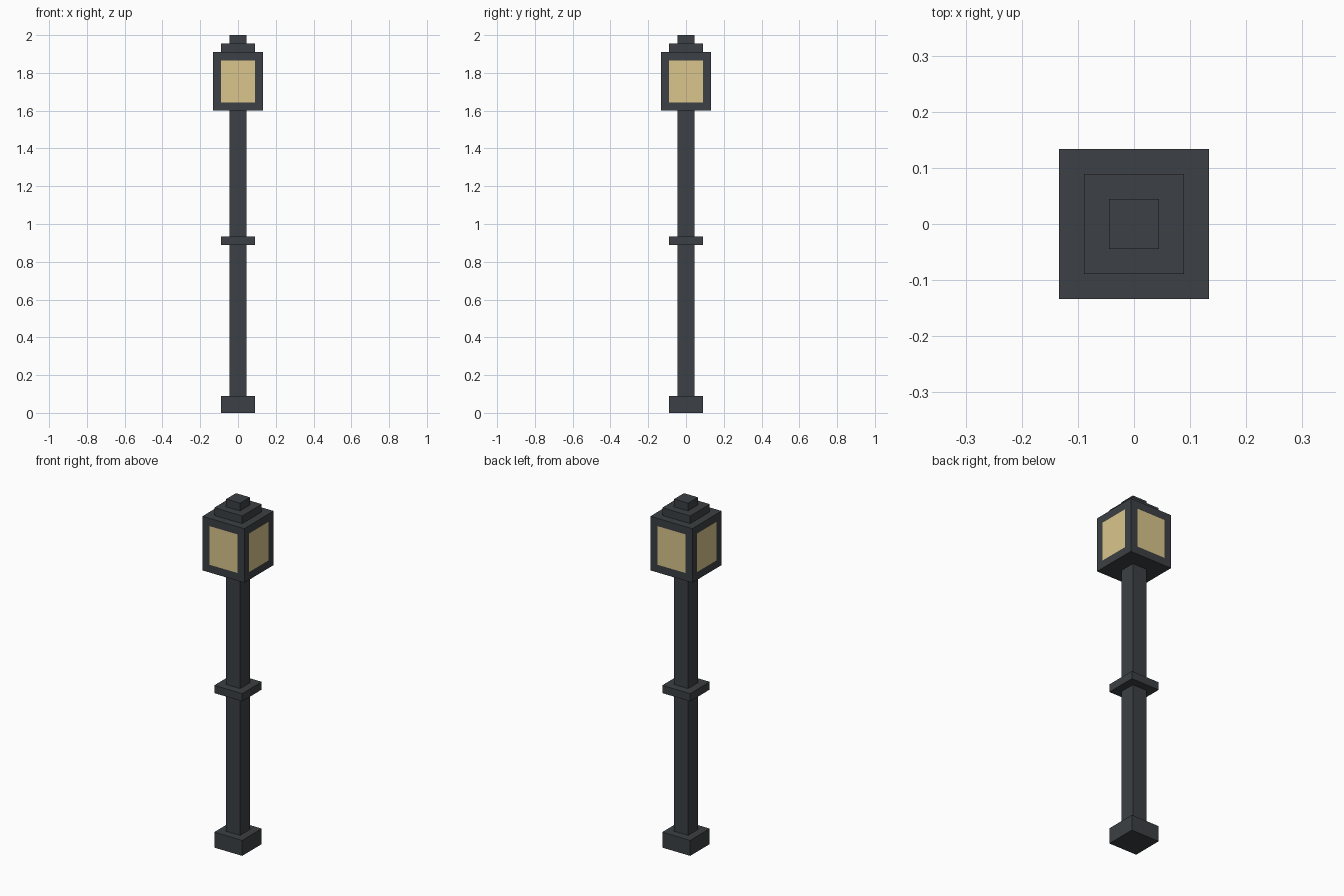
import bpy, bmesh

if "Cube" in bpy.data.objects:
    bpy.data.objects.remove(bpy.data.objects["Cube"])

U = 2 / 45  # the model sits on a grid of 45 units in height


def material(name, color):
    m = bpy.data.materials.new(name)
    m.diffuse_color = color
    m.use_nodes = True
    m.node_tree.nodes["Principled BSDF"].inputs["Base Color"].default_value = m.diffuse_color
    return m


iron = material("dark_iron", (0.045, 0.051, 0.058, 1))
glow = material("warm_glass", (0.70, 0.56, 0.26, 1))


def block(name, half, z0, z1, pane_border=0):
    """Square block in grid units; pane_border insets a glass pane in each side."""
    bm = bmesh.new()
    bmesh.ops.create_cube(bm, size=1)
    for v in bm.verts:
        v.co.x *= 2 * half * U
        v.co.y *= 2 * half * U
        v.co.z = (z1 if v.co.z > 0 else z0) * U
    bm.normal_update()
    if pane_border:
        sides = [f for f in bm.faces if abs(f.normal.z) < 0.5]
        bmesh.ops.inset_individual(bm, faces=sides, thickness=pane_border * U,
                                   use_even_offset=True)
        for f in sides:
            f.material_index = 1
    mesh = bpy.data.meshes.new(name)
    bm.to_mesh(mesh)
    bm.free()
    mesh.materials.append(iron)
    if pane_border:
        mesh.materials.append(glow)
    obj = bpy.data.objects.new(name, mesh)
    bpy.context.collection.objects.link(obj)
    return obj


# Foot, post and collar
block("base", 2, 0, 2)
block("lower_post", 1, 2, 20)
block("collar", 2, 20, 21)
block("upper_post", 1, 21, 36)

# Lantern with flush glass panes, then the stepped cap
block("lantern", 3, 36, 43, pane_border=1)
block("cap", 2, 43, 44)
block("finial", 1, 44, 45)
